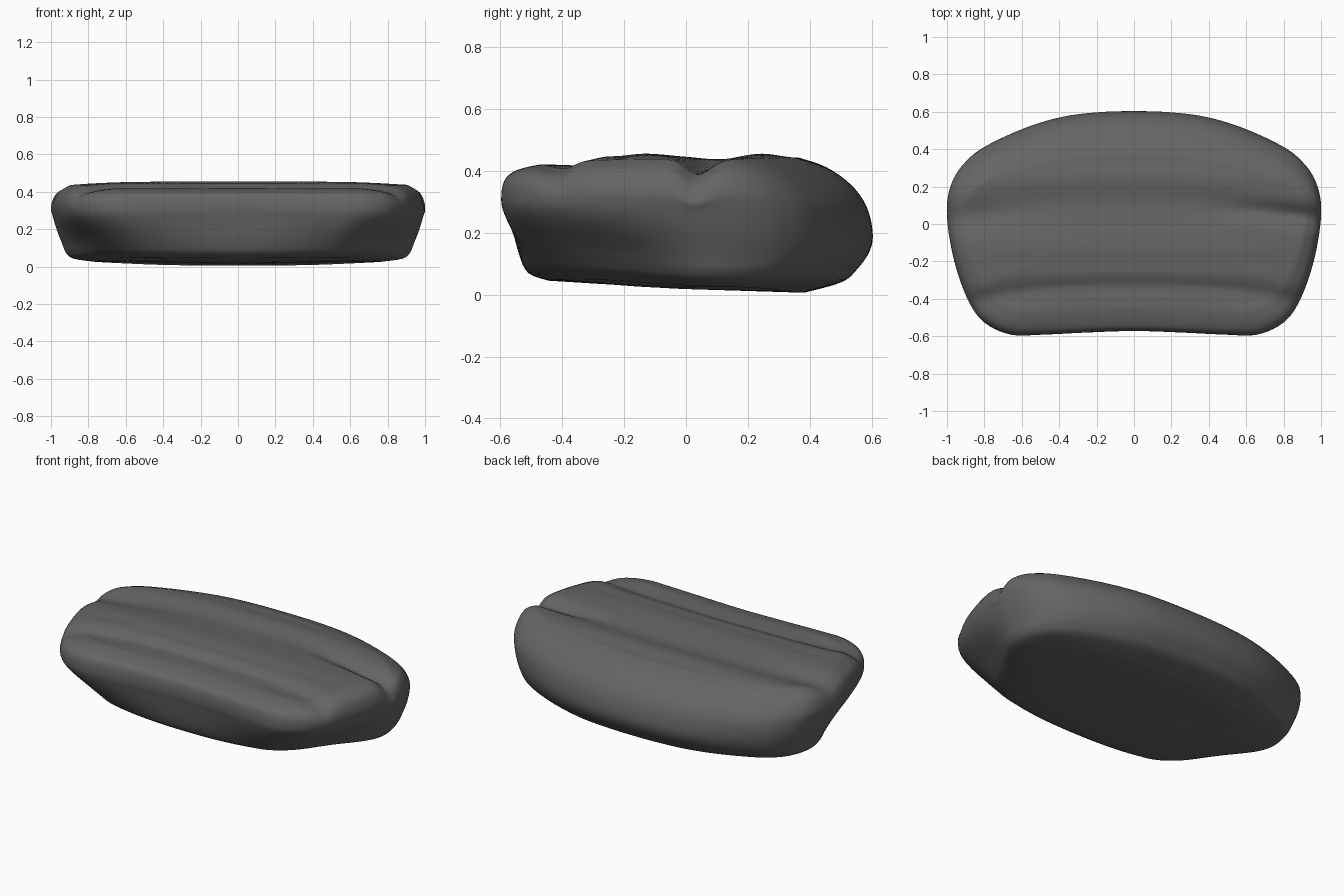
import bpy, bmesh, math
from mathutils import Vector

if "Cube" in bpy.data.objects:
    bpy.data.objects.remove(bpy.data.objects["Cube"])

# Right half of the plan outline, back centre to front centre
HALF = [(0, .603), (.2, .597), (.4, .572), (.61, .51), (.82, .413), (.92, .33), (.975, .238),
        (1, .11), (.99, -.05), (.95, -.24), (.88, -.425), (.795, -.533),
        (.66, -.592), (.5, -.592), (.25, -.58), (0, -.572)]
# Rim profiles from underside to top: (inset, height)
BACK = [(.22, .006), (.1, .04), (.05, .082), (.01, .14), (0, .2), (.02, .285),
        (.07, .355), (.15, .412), (.24, .443)]
SIDE = [(.23, .026), (.12, .042), (.08, .072), (.06, .12), (.03, .2), (.008, .28),
        (0, .335), (.022, .40), (.08, .438)]
FRONT = [(.17, .045), (.1, .07), (.06, .13), (.03, .2), (.01, .26), (0, .31),
         (.01, .375), (.05, .402), (.13, .42)]
# Crown of the top along the depth
CROWN = [(-.6, .41), (-.46, .425), (-.35, .428), (-.24, .446), (-.13, .455), (0, .448),
         (.12, .447), (.24, .455), (.36, .44), (.6, .42)]


def spline(pts, steps):
    """Catmull-Rom curve through a closed loop of points."""
    out, n = [], len(pts)
    for i in range(n):
        a, b, c, d = (Vector(pts[(i + k) % n]) for k in (-1, 0, 1, 2))
        for s in range(steps):
            t = s / steps
            out.append(.5 * (2*b + (c - a)*t + (2*a - 5*b + 4*c - d)*t*t
                             + (3*b - a - 3*c + d)*t**3))
    return out


def smooth(t):
    t = min(1, max(0, t))
    return t * t * (3 - 2 * t)


def crown(y):
    y = min(.599, max(-.599, y))
    for (a, za), (b, zb) in zip(CROWN, CROWN[1:]):
        if y <= b:
            return za + (zb - za) * smooth((y - a) / (b - a))


def groove(x, y):
    """Depth of the two curved creases pressed into the top (sharper on the right)."""
    def dent(dy, wf, wb):
        return math.exp(-(dy / (wb if dy > 0 else wf)) ** 2)
    end = smooth((abs(x) - .3) / .65)
    sharp = smooth((x - .2) / .4)
    main = (.01 + (.022 + .02 * sharp) * end) * dent(y - .1 + .075 * x * x,
                                                    .09 - .04 * sharp, .09 - .03 * sharp)
    front = (.01 + .016 * end) * dent(y + .33 + .1 * x * x, .08, .04)
    return main + front * (1 - smooth((abs(x) - .85) / .1))


def shape(p):
    """Press the creases in and round the lower front corners under."""
    k = smooth((p[2] - .25) / .13)
    z = p[2] - k * groove(p[0], p[1])
    low = 1 - smooth((p[2] - .03) / .27)
    f = low * smooth((.15 - p[1]) / .6)
    x2 = p[0] ** 2
    return Vector((p[0] * (1 - .08 * f), p[1] + f * (-.035 + .24 * x2),
                   z + .035 * f * x2))


outline = spline(HALF + [(-x, y) for x, y in HALF[-2:0:-1]], 5)
rings = []
for i in range(len(SIDE)):
    ring = []
    for p in outline:
        a, b = abs(p.x) ** 3, abs(p.y / .6) ** 3
        ws = a / (a + b)
        end = (BACK if p.y > 0 else FRONT)[i]
        ring.append(Vector((p.x * (1 - SIDE[i][0]), p.y * (1 - end[0] / .6),
                            SIDE[i][1] * ws + end[1] * (1 - ws))))
    rings.append(ring)

# Inner rings that close the underside and the top
under = [[Vector((p.x * f, p.y * f, .018 + (p.z - .018) * f)) for p in rings[0]]
         for f in (.05, .35, .7)]
top = []
for j in range(1, 40):
    f = 1 - j / 40
    top.append([Vector((p.x * f, p.y * f,
                        crown(p.y * f) + (p.z - crown(p.y)) * f ** 4)) for p in rings[-1]])

# Refine the rim between the profile levels
rim = []
for i in range(len(rings) - 1):
    for s in range(4):
        t, row = s / 4, []
        for k in range(len(outline)):
            a, b, c, d = (rings[min(len(rings) - 1, max(0, i + m))][k] for m in (-1, 0, 1, 2))
            row.append(.5 * (2*b + (c - a)*t + (2*a - 5*b + 4*c - d)*t*t
                             + (3*b - a - 3*c + d)*t**3))
        rim.append(row)
rim.append(rings[-1])

bm = bmesh.new()
rows = [[bm.verts.new(shape(p)) for p in r] for r in under + rim + top]
n = len(outline)
for r, s in zip(rows, rows[1:]):
    for k in range(n):
        bm.faces.new((r[k], r[(k + 1) % n], s[(k + 1) % n], s[k]))
bm.faces.new(rows[0])
bm.faces.new(rows[-1])
bmesh.ops.recalc_face_normals(bm, faces=bm.faces)
for f in bm.faces:
    f.smooth = True
mesh = bpy.data.meshes.new("seat_cushion")
bm.to_mesh(mesh)
bm.free()

grey = bpy.data.materials.new("dark grey fabric")
grey.diffuse_color = (.13, .13, .13, 1)
grey.use_nodes = True
grey.node_tree.nodes["Principled BSDF"].inputs["Base Color"].default_value = grey.diffuse_color
mesh.materials.append(grey)
cushion = bpy.data.objects.new("seat_cushion", mesh)
bpy.context.collection.objects.link(cushion)
